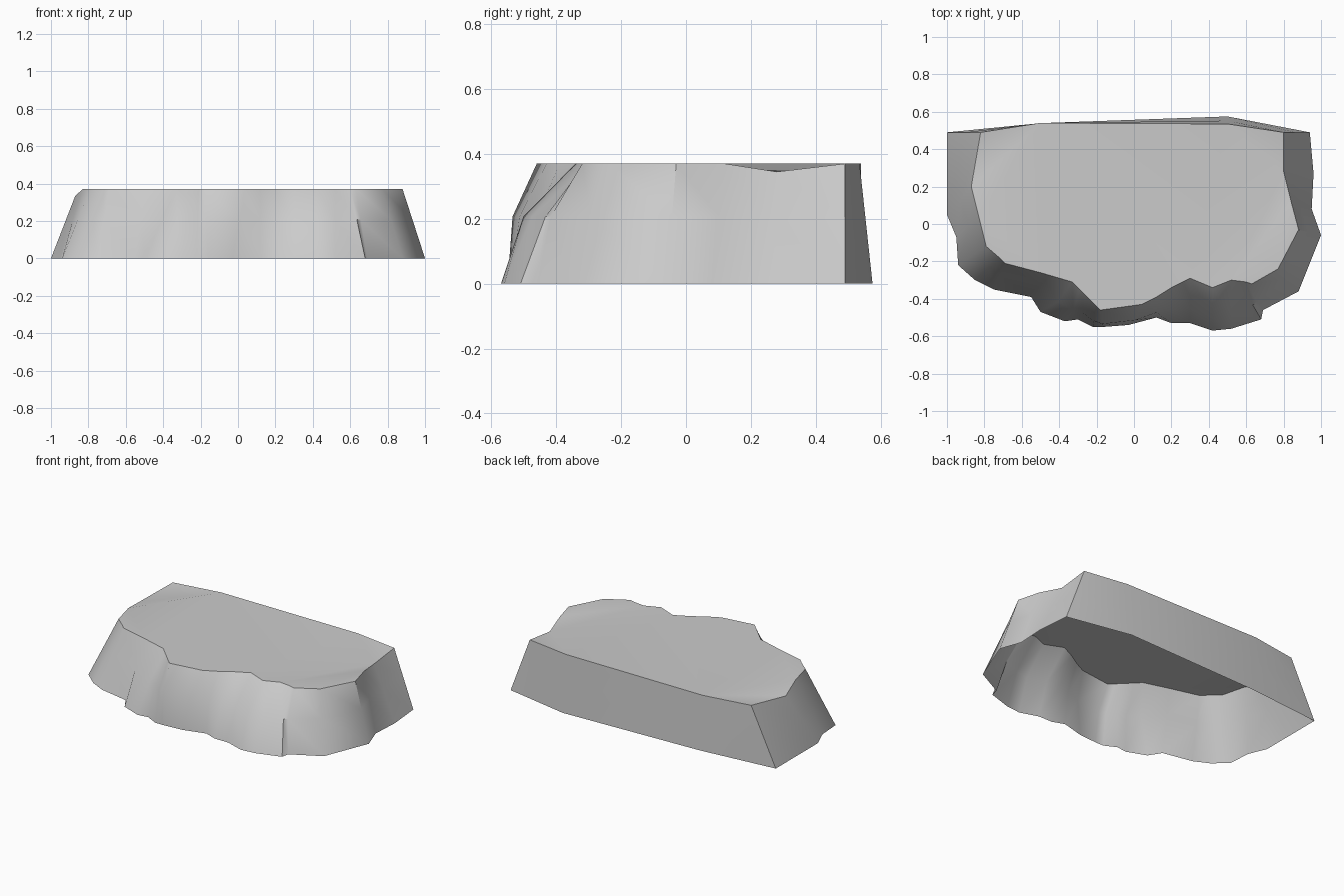
import bpy
import bmesh
import math
from mathutils import Vector

default_cube = bpy.data.objects.get("Cube")
if default_cube:
    bpy.data.objects.remove(default_cube, do_unlink=True)

HEIGHT = 0.37
MIDDLE = 0.56

# Rock columns in hundredths: foot x, foot y, rim x, rim y
COLUMNS = [
    (-100, 49, -82, 49), (-48, 54, -50, 54), (50, 57.5, 50, 53.5),
    (94, 49, 80, 49), (96, 27, 80, 28), (95, 8, 84, 12),
    (100, -6, 88, -3), (88, -36, 77, -24), (69, -46, 63, -32),
    (68, -51, 60, -31), (52, -56, 52, -30), (42, -57, 42, -34),
    (30, -53, 30, -29), (20, -53, 20, -34), (12, -50, 12, -39),
    (-3, -54, 4, -43), (-16, -55, -18, -46), (-22, -55, -21, -43),
    (-30, -51, -25, -39), (-37, -52, -29, -35), (-50, -47, -33, -31),
    (-55, -39, -50, -26), (-75, -35, -69, -21), (-85, -30, -72, -18),
    (-94, -22, -79, -12), (-95, -7, -83, 4), (-100, 5, -87, 20),
]
# Rim corners that are worn down a little
WORN = {(-87, 20): 0.035, (80, 28): 0.025}


def make_material(name, value):
    material = bpy.data.materials.new(name)
    material.use_nodes = True
    colour = (value, value, value, 1)
    material.diffuse_color = colour
    shader = material.node_tree.nodes["Principled BSDF"]
    shader.inputs["Base Color"].default_value = colour
    return material


def bulge(foot):
    """Outward swell of the weathered front at middle height."""
    if foot.y > -0.4:
        return 0
    return -0.06 if 0.25 < foot.x < 0.6 else -0.035


bm = bmesh.new()
feet, waists, rims = [], [], []
for fx, fy, rx, ry in COLUMNS:
    foot = Vector((fx, fy, 0)) / 100
    rim = Vector((rx, ry, 0)) / 100
    rim.z = HEIGHT - WORN.get((rx, ry), 0)
    waist = foot.lerp(rim, MIDDLE)
    waist.y += bulge(foot)
    for ring, point in ((feet, foot), (waists, waist), (rims, rim)):
        ring.append(bm.verts.new(point))

# Rock walls, open underneath
for lower, upper in ((feet, waists), (waists, rims)):
    for i in range(len(lower)):
        j = (i + 1) % len(lower)
        bm.faces.new((lower[i], lower[j], upper[j], upper[i]))

# Flat top
top = bm.faces.new(rims)
bmesh.ops.recalc_face_normals(bm, faces=bm.faces[:])
top.normal_update()
if top.normal.z < 0:
    bmesh.ops.reverse_faces(bm, faces=bm.faces[:])
bmesh.ops.triangulate(bm, faces=[top])

mesh = bpy.data.meshes.new("rock_ledge")
bm.to_mesh(mesh)
bm.free()
rock = bpy.data.objects.new("rock_ledge", mesh)
bpy.context.collection.objects.link(rock)
mesh.materials.append(make_material("stone grey", 0.6))

# Soft walls with a crisp rim and corners
bpy.ops.object.select_all(action="DESELECT")
rock.select_set(True)
bpy.context.view_layer.objects.active = rock
bpy.ops.object.shade_smooth_by_angle(angle=math.radians(40))
